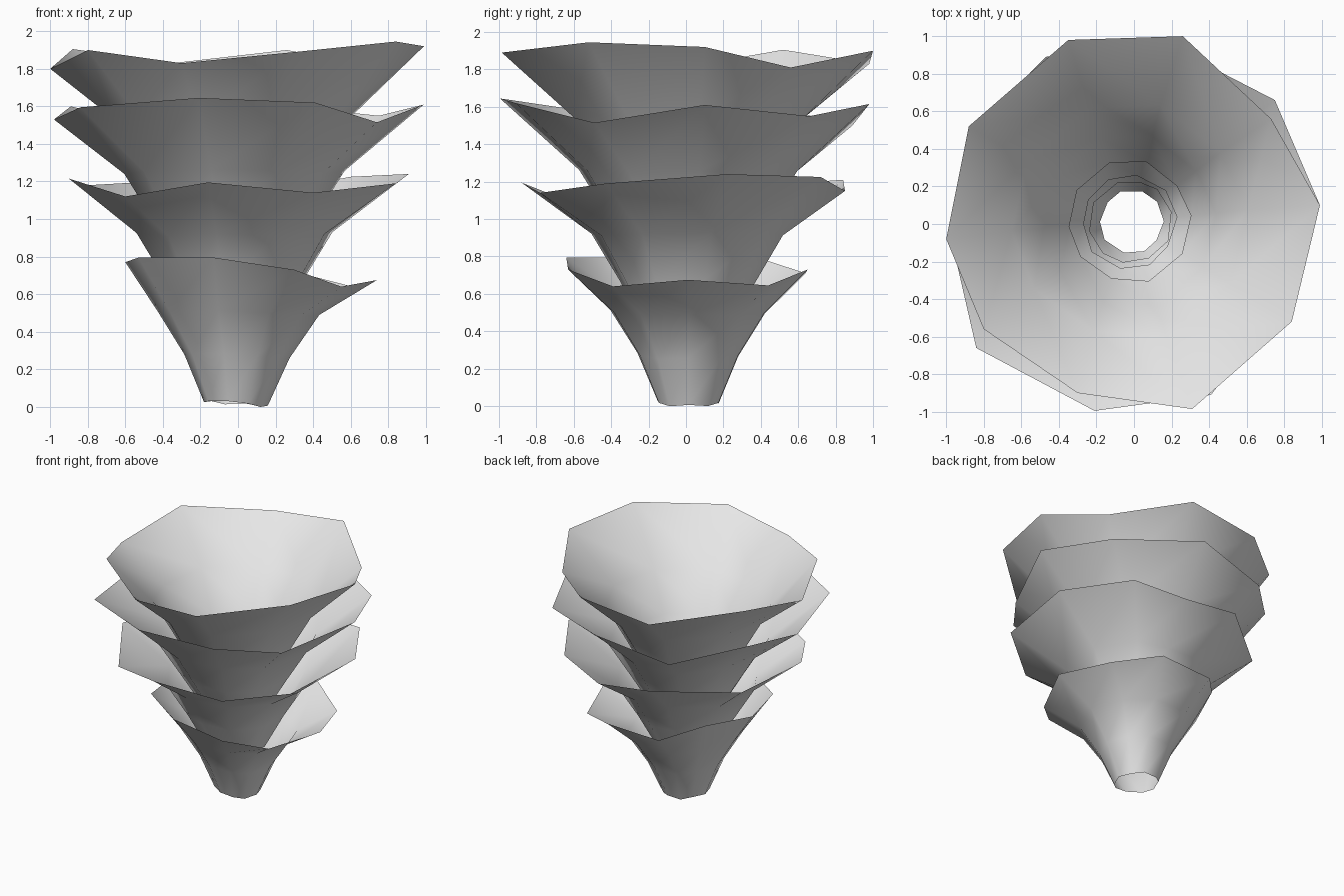
import bpy
import bmesh
from math import atan2, cos, sin, hypot

cube = bpy.data.objects.get("Cube")
if cube:
    bpy.data.objects.remove(cube, do_unlink=True)

# One plain grey for every tier
GREY = (0.8, 0.8, 0.8, 1.0)
grey = bpy.data.materials.new("pale grey")
grey.use_nodes = True
grey.diffuse_color = GREY
grey.node_tree.nodes["Principled BSDF"].inputs["Base Color"].default_value = GREY

# The inner rings sit slightly off the centre of the rims
CORE_X, CORE_Y = -.02, .012


def flared_tier(name, rim, rings):
    """Open funnel skin: round rings (radius, height) that flare to an uneven rim."""
    bm = bmesh.new()
    mean_radius = sum(hypot(x, y) for x, y, z in rim) / len(rim)
    mean_height = sum(z for x, y, z in rim) / len(rim)
    loops = []
    for radius, height in rings:
        loop = []
        for x, y, z in rim:
            # Inner rings keep a share of the unevenness of the rim
            angle = atan2(y, x)
            r = radius * (0.5 + 0.5 * hypot(x, y) / mean_radius)
            h = height + 0.2 * (z - mean_height)
            loop.append(bm.verts.new((CORE_X + r * cos(angle),
                                      CORE_Y + r * sin(angle), h)))
        loops.append(loop)
    loops.append([bm.verts.new(point) for point in rim])

    # Skin neighbouring rings with quads
    count = len(rim)
    for lower, upper in zip(loops, loops[1:]):
        for i in range(count):
            j = (i + 1) % count
            face = bm.faces.new((lower[i], lower[j], upper[j], upper[i]))
            face.smooth = True

    mesh = bpy.data.meshes.new(name)
    bm.to_mesh(mesh)
    bm.free()
    mesh.materials.append(grey)
    tier = bpy.data.objects.new(name, mesh)
    bpy.context.collection.objects.link(tier)


# Lowest, smallest tier with the open foot
flared_tier(
    "bottom_tier",
    [(.74, .01, .675), (.59, .44, .645), (.26, .65, .73), (-.2, .64, .71),
     (-.44, .38, .795), (-.6, 0, .77), (-.53, -.37, .795), (-.13, -.64, .795),
     (.3, -.63, .73), (.55, -.39, .64)],
    [(.17, .017), (.28, .27), (.43, .5)])

flared_tier(
    "lower_middle_tier",
    [(.91, .22, 1.24), (.6, .72, 1.225), (.2, .85, 1.15), (-.28, .84, 1.21),
     (-.8, .42, 1.18), (-.9, -.21, 1.215), (-.6, -.69, 1.12),
     (-.16, -.88, 1.195), (.4, -.78, 1.14), (.84, -.43, 1.19)],
    [(.22, .38), (.37, .66), (.53, .92)])

flared_tier(
    "upper_middle_tier",
    [(.99, .1, 1.61), (.75, .66, 1.55), (.13, .98, 1.615), (-.47, .89, 1.5),
     (-.89, .46, 1.6), (-.98, -.05, 1.53), (-.84, -.66, 1.595),
     (-.21, -.995, 1.645), (.41, -.91, 1.62), (.74, -.49, 1.515)],
    [(.25, .7), (.42, .98), (.59, 1.25)])

# Topmost tier, open like a bowl
flared_tier(
    "top_tier",
    [(.99, .1, 1.92), (.73, .56, 1.81), (.26, 1, 1.9), (-.35, .98, 1.83),
     (-.88, .52, 1.905), (-1, -.08, 1.8), (-.8, -.56, 1.9), (-.3, -.9, 1.83),
     (.31, -.985, 1.89), (.84, -.52, 1.945)],
    [(.325, 1.0), (.46, 1.25), (.63, 1.54)])
